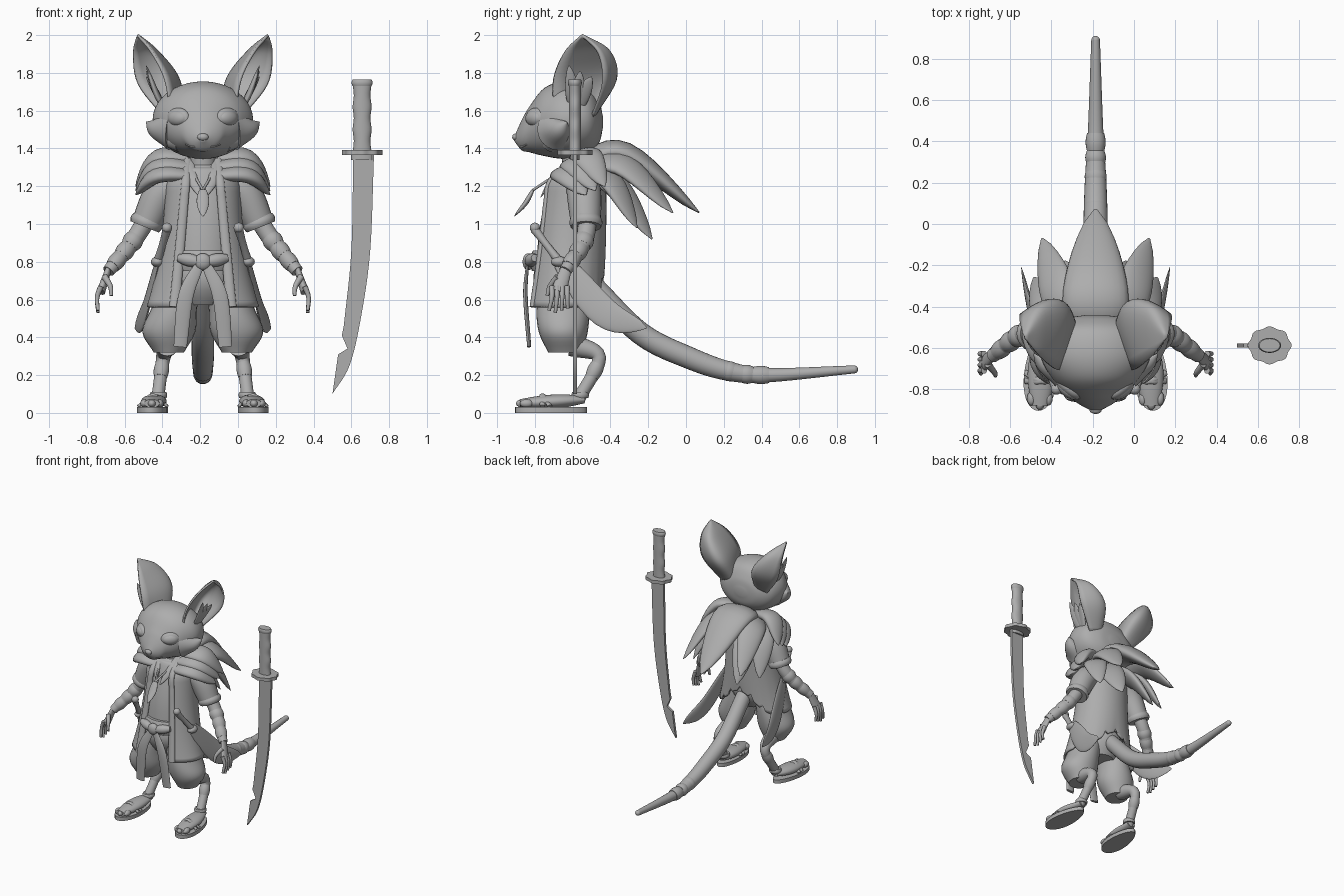
import bpy, bmesh
from math import sin, cos, pi, asin, sqrt
from mathutils import Vector, Matrix

cube = bpy.data.objects.get("Cube")
if cube:
    bpy.data.objects.remove(cube)

CENTRE = -.186             # x of the figure's plane of symmetry
ACROSS, BACK, UP, SLANT = Vector((1, 0, 0)), Vector((0, 1, 0)), Vector((0, 0, 1)), Vector((1, 1, 1))
SIDES = {"left_": 1, "right_": -1}
made = []

grey = bpy.data.materials.new("clay grey")
grey.use_nodes = True
grey.diffuse_color = (.42, .42, .42, 1)
grey.node_tree.nodes["Principled BSDF"].inputs["Base Color"].default_value = grey.diffuse_color


def finish(name, bm):
    """Turn a bmesh into a named object placed with the figure."""
    bmesh.ops.recalc_face_normals(bm, faces=bm.faces)
    mesh = bpy.data.meshes.new(name)
    bm.to_mesh(mesh)
    bm.free()
    mesh.materials.append(grey)
    obj = bpy.data.objects.new(name, mesh)
    obj.location.x = CENTRE
    bpy.context.collection.objects.link(obj)
    made.append(obj)
    return obj


def bridge(bm, rings, closed=True):
    """Join successive rows of points with quads."""
    rows = [[bm.verts.new(point) for point in ring] for ring in rings]
    for lower, upper in zip(rows, rows[1:]):
        for i in range(len(lower) - (not closed)):
            j = (i + 1) % len(lower)
            bm.faces.new((lower[i], lower[j], upper[j], upper[i]))
    return rows


def solid(name, rings):
    """Closed skin over a series of rings, capped at both ends."""
    bm = bmesh.new()
    rows = bridge(bm, rings)
    bm.faces.new(rows[0])
    bm.faces.new(rows[-1])
    return finish(name, bm)


def thick_sheet(name, rows, thickness):
    """Open sheet of cloth or skin with some thickness."""
    bm = bmesh.new()
    bridge(bm, rows, closed=False)
    bmesh.ops.remove_doubles(bm, verts=bm.verts, dist=.0005)
    shell = finish(name, bm).modifiers.new("thickness", "SOLIDIFY")
    shell.thickness, shell.offset = thickness, 0


def spline(keys, steps=6):
    """Smooth curve through rows of numbers."""
    keys = [Vector(key) for key in keys]
    keys = [2 * keys[0] - keys[1], *keys, 2 * keys[-1] - keys[-2]]
    out = []
    for a, b, c, d in zip(keys, keys[1:], keys[2:], keys[3:]):
        for t in (i / steps for i in range(steps)):
            out.append(b + (c - a) * (t / 2) + (2 * a - 5 * b + 4 * c - d) * (t * t / 2)
                       + (3 * b - a - 3 * c + d) * (t ** 3 / 2))
    return out + [keys[-2]]


def loft(name, keys, up=BACK, side=1, smooth=True, axis=None, count=24):
    """Oval sections; each key is x, y, z, half width, half thickness."""
    rows = spline(keys) if smooth else keys
    mirror = Matrix.Diagonal((side, 1, 1))
    points = [mirror @ Vector(row[:3]) for row in rows]
    ahead, behind = points[1:] + points[-1:], points[:1] + points[:-1]
    rings = []
    for row, point, after, before in zip(rows, points, ahead, behind):
        along = (after - before).normalized() if axis is None else axis
        wide = along.cross(mirror @ up).normalized()
        deep = wide.cross(along)
        angles = [2 * pi * k / count for k in range(count)]
        rings.append([point + wide * row[3] * cos(a) + deep * row[4] * sin(a) for a in angles])
    return solid(name, rings)


def tube(name, path, start, end, swell=0, flat=1, **options):
    """Tapering tube along a path, optionally swollen in the middle."""
    points = spline(path)
    rows = []
    for i, point in enumerate(points):
        t = i / (len(points) - 1)
        radius = start + (end - start) * t + swell * sin(pi * t)
        rows.append((*point, radius, radius * flat))
    return loft(name, rows, smooth=False, **options)


def leaf(name, path, width, flat=.4, **options):
    """Pointed leaf or feather: full in the middle, narrowing late."""
    points = spline(path)
    rows = []
    for i, point in enumerate(points):
        t = i / (len(points) - 1)
        radius = width * sin(pi * (.15 + .845 * t)) ** .7
        rows.append((*point, radius, radius * flat))
    return loft(name, rows, smooth=False, **options)


def band(name, path, middle, radius, **options):
    """Wrapping band around one place on a smooth path."""
    tube(name, [path[middle - 1], path[middle + 1]], radius, radius, swell=radius / 6, **options)


def blob(name, centre, size, turn=0, side=1):
    x, y, z = centre
    place = Matrix.Translation((x * side, y, z)) @ Matrix.Rotation(turn * side, 4, "Z")
    bm = bmesh.new()
    bmesh.ops.create_uvsphere(bm, u_segments=24, v_segments=14, radius=1,
                              matrix=place @ Matrix.Diagonal((*size, 1)))
    finish(name, bm)


def prism(name, outline, push):
    return solid(name, [outline, [Vector(point) + push for point in outline]])


def pair(build, name, *shape, **options):
    """Build a part on both sides of the figure."""
    for label, side in SIDES.items():
        build(label + name, *shape, side=side, **options)


# Head, with muzzle, eyes, cheek tufts and mouth
loft("head", [(0, -.91, 1.45, .01, .01), (0, -.87, 1.47, .085, .08), (0, -.83, 1.5, .13, .12),
              (0, -.75, 1.54, .21, .18), (0, -.64, 1.55, .265, .205), (0, -.52, 1.55, .24, .18),
              (0, -.46, 1.54, .15, .11), (0, -.44, 1.54, .04, .03)], up=UP, axis=BACK, count=40)
blob("nose", (0, -.9, 1.46), (.03, .02, .02))
pair(blob, "eyelid", (.13, -.795, 1.56), (.075, .034, .055), turn=.7)
pair(blob, "eye", (.133, -.802, 1.56), (.062, .036, .042), turn=.7)
pair(tube, "cheek_tuft", [(.17, -.68, 1.5), (.25, -.66, 1.51), (.3, -.63, 1.54)], start=.11, end=.002)
pair(tube, "jaw_tuft", [(.13, -.7, 1.45), (.2, -.68, 1.45), (.25, -.66, 1.47)], start=.07, end=.002)
pair(tube, "mouth_corner", [(0, -.885, 1.42), (.05, -.87, 1.41), (.09, -.845, 1.42)], start=.006, end=.004)

# Ears: cupped shells between a front rim, a bulging back and an outer rim
TIP = (.345, -.55, 2)
front_rim = spline([(.17, -.7, 1.6), (.2, -.7, 1.77), (.27, -.64, 1.91), TIP])
ear_back = spline([(.06, -.48, 1.6), (.1, -.34, 1.78), (.23, -.38, 1.92), TIP])
outer_rim = spline([(.2, -.5, 1.56), (.34, -.44, 1.74), (.365, -.46, 1.9), TIP])
for label, side in SIDES.items():
    rows = []
    for front, back, outer in zip(front_rim, ear_back, outer_rim):
        bulge = 1.5 * back - (front + outer) / 4
        curve = [front.lerp(bulge, t).lerp(bulge.lerp(outer, t), t) for t in (i / 16 for i in range(17))]
        rows.append([(point.x * side, point.y, point.z) for point in curve])
    thick_sheet(label + "ear", rows, thickness=.014)
for i in range(3):
    pair(leaf, "ear_tuft", [(.2, -.58, 1.6), (.25, -.6 + i * .03, 1.7), (.3, -.62 + i * .06, 1.84 - i * .03)],
         width=.04, up=ACROSS)

# Neck, shirt and coat
tube("neck", [(0, -.57, 1.2), (0, -.6, 1.42)], start=.08, end=.06)
loft("shirt", [(0, -.59, 1.32, .06, .06), (0, -.59, 1.26, .15, .11), (0, -.61, 1, .18, .16),
               (0, -.63, .7, .18, .17)], count=32)
pair(leaf, "collar", [(.07, -.6, 1.34), (.06, -.7, 1.25), (.01, -.77, 1.14)], width=.03)
rows, lapel = [], []
for t in (i / 28 for i in range(29)):
    shoulder = sqrt(min(1, .2 + 5 * t))
    wide, deep = shoulder * (.19 + .1 * t ** 2.5), shoulder * (.13 + .07 * sqrt(t))
    middle, height = -.58 - .06 * t, 1.34 - .78 * t
    start = asin((.08 + .07 * t) / wide)
    row = []
    for i in range(65):
        angle = start + (2 * pi - 2 * start) * i / 64
        rear = max(0, -cos(angle))
        lift = t ** 3 * (.17 * rear ** 6 + .04 * rear * (i % 4 == 0))
        row.append((wide * sin(angle), middle - deep * cos(angle), height + lift))
    rows.append(row)
    lapel.append(row[0])
thick_sheet("coat", rows, thickness=.016)
pair(tube, "lapel", lapel[::4], start=.022, end=.028, flat=.6)
pair(tube, "sleeve", [(.12, -.55, 1.22), (.22, -.54, 1.16), (.3, -.53, 1)], start=.08, end=.078, swell=.012)
pair(tube, "cuff", [(.29, -.53, 1.03), (.308, -.53, .985)], start=.08, end=.08, swell=.008)

# Leaf pendant on a strand
pair(tube, "strand", [(.06, -.59, 1.3), (.04, -.7, 1.25), (0, -.81, 1.18)], start=.007, end=.007, up=ACROSS)
leaf("pendant", [(0, -.81, 1.18), (0, -.85, 1.11), (0, -.91, 1.04)], width=.033)

# Sash
tube("sash", [(0, -.63, .86), (0, -.63, .75)], start=.18, end=.185, swell=.015, count=32)
blob("sash_knot", (0, -.835, .8), (.045, .03, .045))
pair(tube, "sash_bow", [(.02, -.83, .8), (.13, -.8, .82)], start=.025, end=.02, swell=.012)
pair(tube, "sash_end", [(.02, -.84, .78), (.09, -.85, .62), (.12, -.83, .35)], start=.025, end=.035,
     swell=.01, flat=.3)

# Trousers, lower legs and sandals
tube("hips", [(0, -.63, .8), (0, -.63, .57)], start=.16, end=.11, swell=.04)
trouser = [(.1, -.64, .74, .1, .12), (.15, -.65, .56, .12, .14), (.18, -.65, .43, .14, .13),
           (.18, -.64, .32, .08, .09)]
pair(loft, "trouser_leg", trouser, axis=UP)
LEG = [(.19, -.6, .36), (.21, -.46, .29), (.24, -.57, .07)]
pair(tube, "shin", LEG, start=.062, end=.034, swell=-.01, up=ACROSS)
pair(band, "shin_wrap", spline(LEG), 8, radius=.035, up=ACROSS)
pair(tube, "foot", [(.27, -.88, .05), (.26, -.7, .06), (.24, -.54, .07)], start=.04, end=.035,
     swell=.03, flat=.55, up=UP)
pair(tube, "ankle_strap", [(.235, -.56, .11), (.235, -.56, .08)], start=.042, end=.043, swell=.004)
for label, side in SIDES.items():
    sole = []
    for angle in (pi * i / 16 for i in range(32)):
        run = sin(angle)
        half = .08 - .014 * run
        sole.append((side * (.265 - .012 * run + half * cos(angle)), -.715 + .19 * run, 0))
    prism(label + "sole", sole, UP * .03)
for i in (-1, 0, 1):
    pair(blob, "toe", (.27 + i * .04, -.865 + abs(i) * .02, .05), (.022, .035, .022))
for lean in (-.075, .075):
    pair(tube, "sandal_strap", [(.265 - lean, -.72, .035), (.265, -.76, .095), (.265 + lean, -.76, .035)],
         start=.014, end=.014, flat=.6, up=UP)

# Arms and hands
ARM = [(.28, -.52, 1.05), (.37, -.54, .91), (.5, -.64, .75)]
pair(tube, "forearm", ARM, start=.048, end=.033, swell=.006)
for place in (6, 8, 10):
    pair(band, "arm_wrap", spline(ARM), place, radius=.058 - place * .002)
pair(tube, "palm", [(.5, -.635, .76), (.54, -.675, .64)], start=.03, end=.042, flat=.55, up=ACROSS)
for i in range(4):
    y = -.71 + i * .027
    pair(tube, "finger", [(.54, y, .67), (.56, y, .61), (.555, y + i * .006 - .015, .53 + abs(i - 1) * .012)],
         start=.015, end=.009, count=12)
pair(tube, "thumb", [(.52, -.68, .72), (.49, -.72, .67), (.485, -.735, .62)], start=.018, end=.009, count=12)

# Feather mantle: one central plume and mirrored side plumes
ROOT = (.08, -.56, 1.32)
leaf("centre_plume", [(0, -.56, 1.32), (0, -.32, 1.37), (0, .07, 1.06)], width=.16, up=UP)
pair(leaf, "upper_plume", [ROOT, (.18, -.33, 1.31), (.26, -.07, 1.06)], width=.1, up=SLANT)
pair(leaf, "lower_plume", [ROOT, (.11, -.37, 1.2), (.15, -.18, .92)], width=.1, up=SLANT)
pair(leaf, "outer_plume", [ROOT, (.23, -.4, 1.23), (.3, -.26, .98)], width=.09, up=SLANT)
for i in range(3):
    ahead, drop = i * .05, i * .045
    pair(leaf, "shoulder_plume", [(.07, -.56 - ahead, 1.35 - drop), (.24, -.52 - ahead, 1.35 - drop),
                                  (.355, -.43 - ahead, 1.2 - drop / 2)], width=.085, flat=.5, up=ACROSS + UP)

# Hip daggers in curved sheaths
pair(tube, "dagger_hilt", [(.19, -.8, .97), (.24, -.67, .8)], start=.024, end=.024, swell=-.005)
pair(blob, "dagger_pommel", (.19, -.8, .98), (.027, .027, .027))
pair(blob, "dagger_guard", (.24, -.67, .8), (.035, .045, .028))
pair(leaf, "sheath", [(.24, -.66, .8), (.31, -.43, .53), (.36, -.21, .45)], width=.08, flat=.2, up=ACROSS)

# Tail with wrapped bands
TAIL = [(0, -.5, .68), (0, -.24, .42), (0, .02, .29), (0, .23, .22), (0, .44, .2), (0, .89, .23)]
tube("tail", TAIL, start=.058, end=.021, swell=.016, up=ACROSS)
blob("tail_tip", TAIL[-1], (.021, .021, .021))
for place in (14, 18, 21, 23):
    band("tail_band", spline(TAIL), place, radius=.06 - place * .0008, up=ACROSS)

# Standing sword: grip, pommel, lobed guard and notched blade
X, Y = .843, -.588
loft("sword_grip", [(X, Y, 1.38 + i * .06, .05 - i % 2 * .006, .032) for i in range(7)])
tube("sword_pommel", [(X, Y, 1.73), (X, Y, 1.765)], start=.05, end=.05, swell=.006, flat=.65)
guard = []
for angle in (pi * i / 24 for i in range(48)):
    reach = 1 + .05 * cos(8 * angle)
    guard.append((X + .102 * reach * cos(angle), Y + .088 * reach * sin(angle), 1.365))
prism("sword_guard", guard, UP * .026)
tube("blade_collar", [(X, Y, 1.34), (X, Y, 1.38)], start=.058, end=.058, flat=.4)
spine = spline([(.72, 1.37), (.7, .86), (.65, .5), (.59, .25), (.5, .1)])
notch = [Vector(point) for point in ((.53, .31), (.58, .34), (.55, .41))]
edge = spline([(.56, .46), (.6, .86), (.61, 1.37)])
prism("sword_blade", [(x - CENTRE, Y - .01, z) for x, z in spine + notch + edge], BACK * .02)

# Smooth shading with sharp edges kept
bpy.ops.object.select_all(action="DESELECT")
for obj in made:
    obj.select_set(True)
bpy.context.view_layer.objects.active = made[0]
bpy.ops.object.shade_smooth_by_angle(angle=.75)
